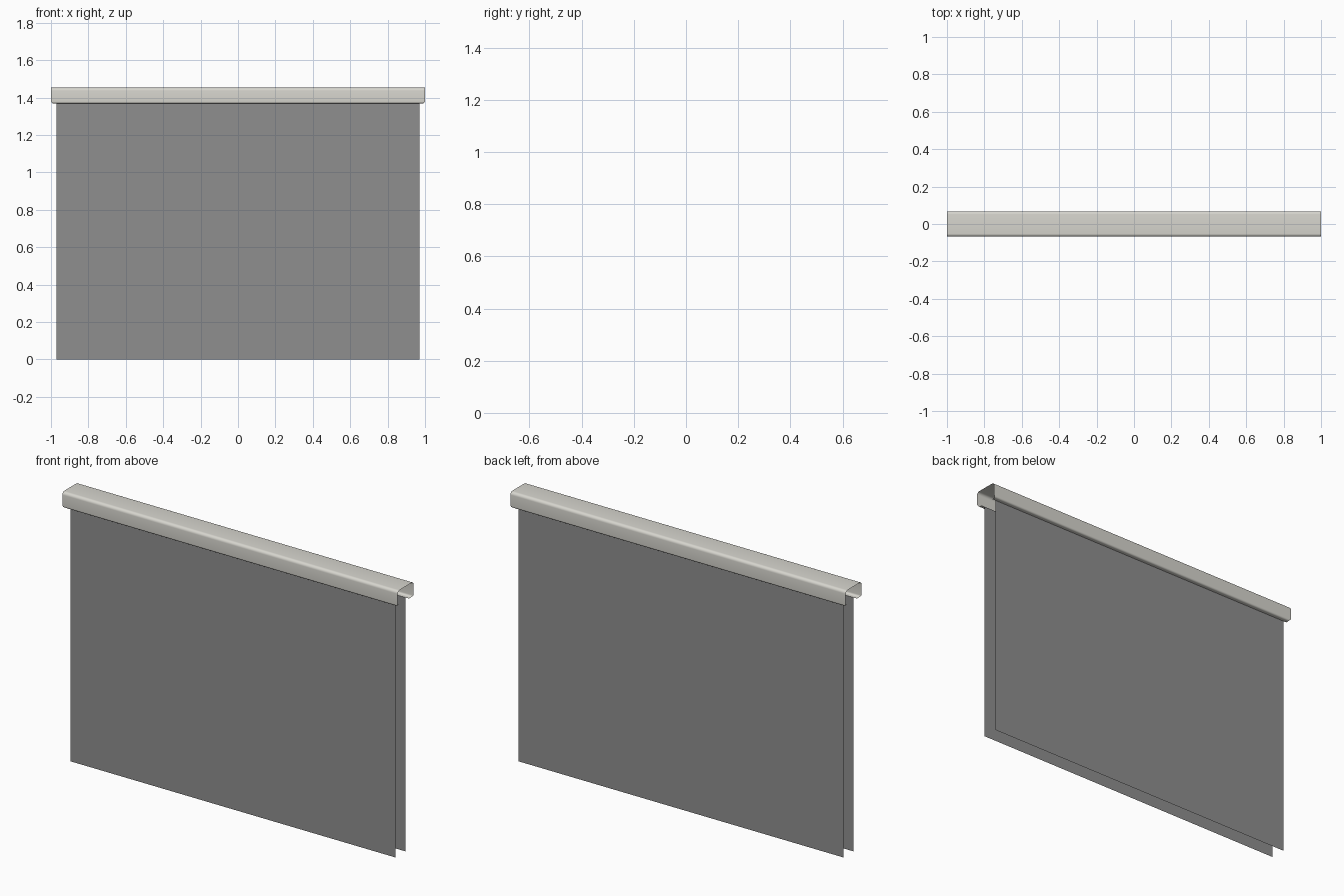
import bpy, math

if "Cube" in bpy.data.objects:
    bpy.data.objects.remove(bpy.data.objects["Cube"])


def material(name, rgb):
    m = bpy.data.materials.new(name)
    m.diffuse_color = (*rgb, 1.0)
    m.use_nodes = True
    m.node_tree.nodes["Principled BSDF"].inputs["Base Color"].default_value = m.diffuse_color
    return m


ivory = material("pale warm grey", (0.68, 0.67, 0.62))
grey = material("mid grey", (0.275, 0.275, 0.275))

HALF_DEPTH, TOP, BOTTOM = 0.068, 1.453, 1.368
PANEL_Y = 0.043


def arc(cy, cz, r, a0, a1, n=6):
    """Points (y, z) on an arc, angles in degrees."""
    return [(cy + r * math.cos(math.radians(a0 + (a1 - a0) * i / n)),
             cz + r * math.sin(math.radians(a0 + (a1 - a0) * i / n)))
            for i in range(n + 1)]


def sheet(name, rows, mat):
    """Thin sheet spanning x, from rows of (half_width, y, z)."""
    verts = [(s * w, y, z) for w, y, z in rows for s in (-1, 1)]
    faces = [(2 * i, 2 * i + 1, 2 * i + 3, 2 * i + 2)
             for i in range(len(rows) - 1)]
    me = bpy.data.meshes.new(name)
    me.from_pydata(verts, [], faces)
    me.materials.append(mat)
    ob = bpy.data.objects.new(name, me)
    bpy.context.collection.objects.link(ob)
    return ob


# Open-ended top rail: lip, rounded bottom, side, rounded shoulder, top
rt, rb = 0.016, 0.011
front = [(-PANEL_Y, BOTTOM)]
front += arc(-HALF_DEPTH + rb, BOTTOM + rb, rb, 270, 180)
front += arc(-HALF_DEPTH + rt, TOP - rt, rt, 180, 90)
profile = front + [(-y, z) for y, z in reversed(front)]
# the lower lips are trimmed slightly at both ends
rows = [(1.0 - 0.01 * max(0.0, 1 - (z - BOTTOM) / rb), y, z) for y, z in profile]
rail = sheet("top_rail", rows, ivory)
bpy.context.view_layer.objects.active = rail
rail.select_set(True)
bpy.ops.object.shade_smooth_by_angle(angle=math.radians(40))

# Two hanging fabric panels
for name, y in (("front_panel", -PANEL_Y), ("back_panel", PANEL_Y)):
    ends = (0.0, BOTTOM) if y < 0 else (BOTTOM, 0.0)
    sheet(name, [(0.97, y, z) for z in ends], grey)
